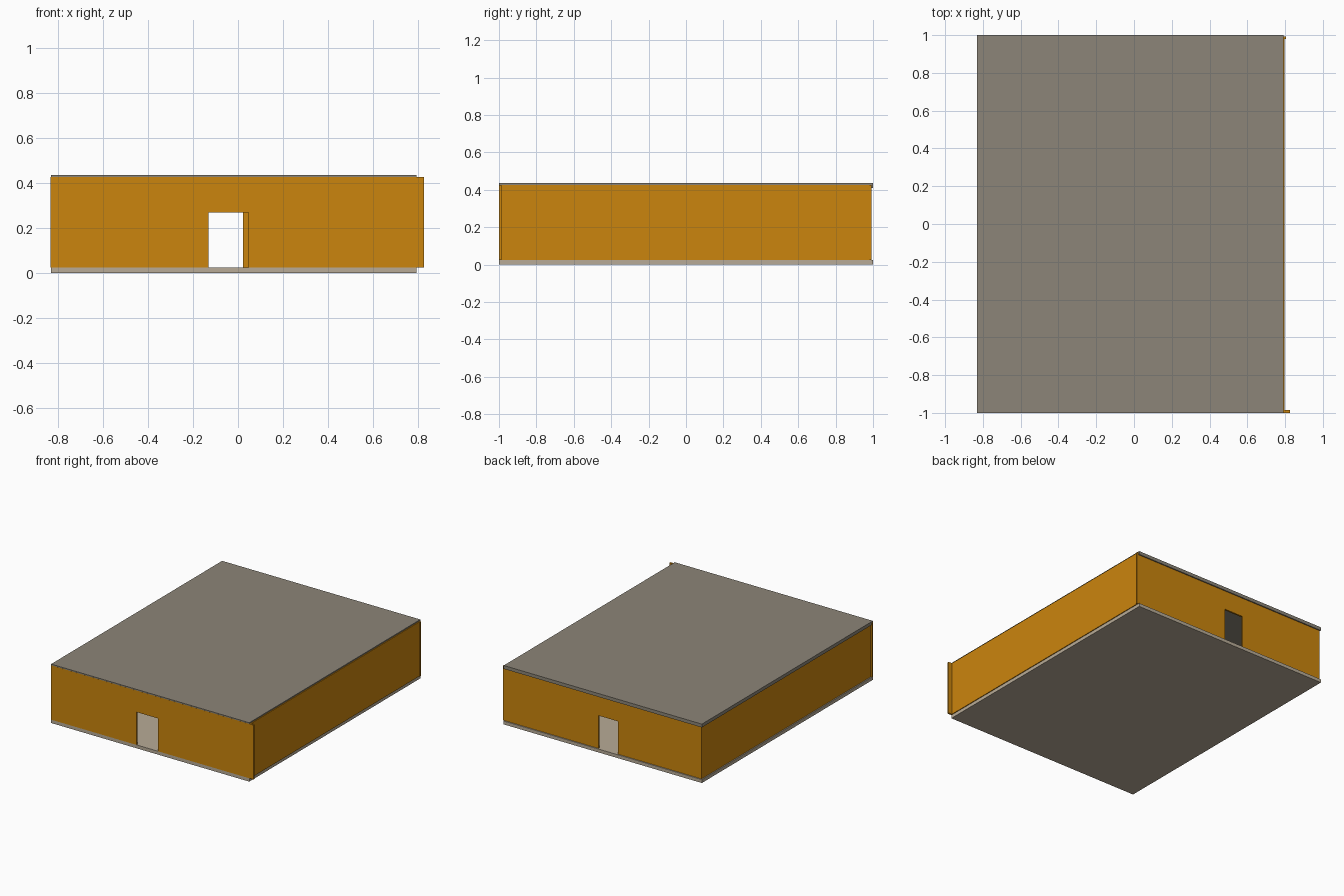
import bpy, bmesh

if "Cube" in bpy.data.objects:
    bpy.data.objects.remove(bpy.data.objects["Cube"])


def material(name, rgb):
    m = bpy.data.materials.new(name)
    m.diffuse_color = (*rgb, 1)
    m.use_nodes = True
    m.node_tree.nodes["Principled BSDF"].inputs["Base Color"].default_value = m.diffuse_color
    return m


ORANGE = material("orange wall", (0.60, 0.235, 0.004))
STONE = material("pale floor", (0.48, 0.41, 0.31))
GREY = material("grey roof", (0.262, 0.235, 0.188))


def prism(name, outline, axis, lo, hi, mat):
    """Extrude a 2D outline along y (outline in xz) or z (outline in xy)."""
    bm = bmesh.new()
    place = (lambda a, b: (a, lo, b)) if axis == "y" else (lambda a, b: (a, b, lo))
    face = bm.faces.new([bm.verts.new(place(a, b)) for a, b in outline])
    ext = bmesh.ops.extrude_face_region(bm, geom=[face])
    moved = [v for v in ext["geom"] if isinstance(v, bmesh.types.BMVert)]
    step = (0, hi - lo, 0) if axis == "y" else (0, 0, hi - lo)
    bmesh.ops.translate(bm, verts=moved, vec=step)
    bmesh.ops.recalc_face_normals(bm, faces=bm.faces)
    me = bpy.data.meshes.new(name)
    bm.to_mesh(me)
    bm.free()
    me.materials.append(mat)
    ob = bpy.data.objects.new(name, me)
    bpy.context.collection.objects.link(ob)
    return ob


def slab(name, x0, x1, y0, y1, z0, z1, mat):
    return prism(name, [(x0, y0), (x1, y0), (x1, y1), (x0, y1)], "z", z0, z1, mat)


def door_wall(name, x0, x1, d0, d1, y0, y1):
    """Wall with a doorway notch rising from the floor."""
    outline = [(x0, BASE), (d0, BASE), (d0, DOOR), (d1, DOOR),
               (d1, BASE), (x1, BASE), (x1, TOP), (x0, TOP)]
    return prism(name, outline, "y", y0, y1, ORANGE)


BASE, DOOR, TOP = 0.025, 0.268, 0.427

# floor and roof slabs
slab("floor", -0.83, 0.792, -0.9995, 1, 0, BASE, STONE)
slab("roof", -0.83, 0.792, -0.9995, 1, 0.411, 0.436, GREY)

# front and back walls with doorways
door_wall("front_wall", -0.832, 0.827, -0.132, 0.046, -1, -0.986)
door_wall("back_wall", -0.822, 0.805, -0.136, 0.022, 0.98, 0.992)

# side walls
slab("left_wall", -0.822, -0.81, -0.986, 0.98, BASE, TOP, ORANGE)
slab("right_wall", 0.785, 0.798, -0.986, 0.98, BASE, TOP, ORANGE)
